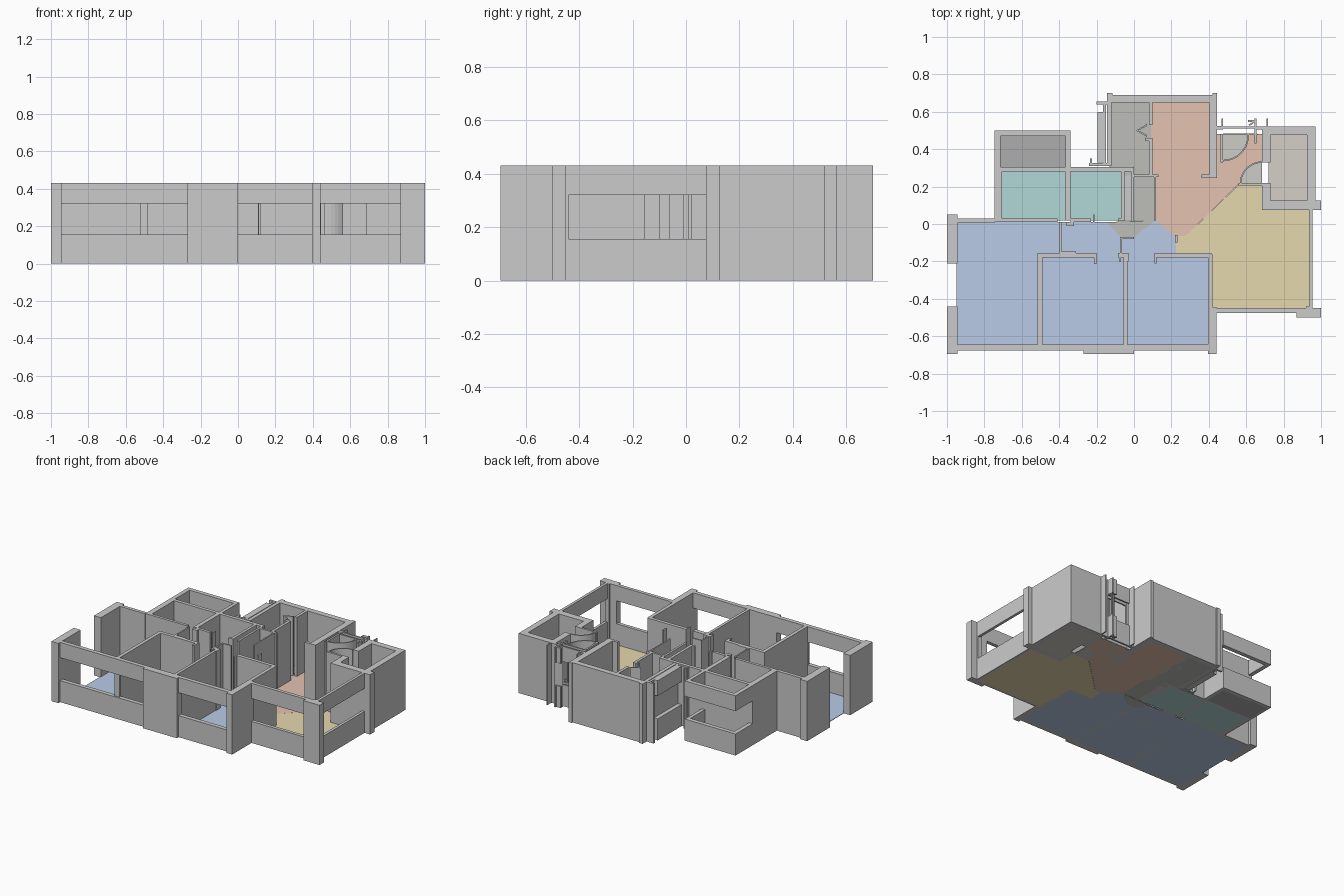
import bpy, bmesh, math

H = 0.43            # wall height
SILL, HEAD = 0.155, 0.32


def finish(bm, name, color=None):
    bmesh.ops.recalc_face_normals(bm, faces=bm.faces)
    me = bpy.data.meshes.new(name)
    bm.to_mesh(me)
    bm.free()
    ob = bpy.data.objects.new(name, me)
    bpy.context.collection.objects.link(ob)
    if color:
        mat = bpy.data.materials.new(name + "_paint")
        mat.diffuse_color = (*color, 1)
        me.materials.append(mat)
    return ob


def prism(bm, pts, z0, z1):
    lo = [bm.verts.new((x, y, z0)) for x, y in pts]
    hi = [bm.verts.new((x, y, z1)) for x, y in pts]
    bm.faces.new(lo[::-1])
    bm.faces.new(hi)
    n = len(pts)
    for i in range(n):
        j = (i + 1) % n
        bm.faces.new((lo[i], lo[j], hi[j], hi[i]))


def rect(x0, x1, y0, y1):
    return [(x0, y0), (x1, y0), (x1, y1), (x0, y1)]


def walls(name, boxes, spans=((0, H),)):
    bm = bmesh.new()
    for b in boxes:
        for z0, z1 in spans:
            prism(bm, rect(*b), z0, z1)
    return finish(bm, name)


def floor(name, polys, color):
    bm = bmesh.new()
    for p in polys:
        prism(bm, p, 0, 0.004)
    return finish(bm, name, color)


WINDOW = ((0, SILL), (HEAD, H))

# outer solid walls and pilasters
walls("outer_wall_left", [(-1, -.945, -.695, -.44), (-1, -.945, -.21, .05),
                          (-.945, -.745, .005, .03)])
walls("front_pilasters", [(-.27, 0, -.695, -.645), (.395, .44, -.695, -.445),
                          (.87, 1, -.5, -.45)])
walls("kitchen_walls", [(-.145, .445, .65, .69), (.4, .445, .26, .69),
                        (.36, .445, .245, .265), (-.145, -.12, .31, .69),
                        (-.145, -.115, .65, .7), (.42, .445, .65, .7)])
walls("stair_block", [(.685, .97, .475, .52), (.925, .97, .08, .52),
                      (.685, 1, .075, .125), (.685, .73, .33, .52),
                      (.685, .73, .08, .22), (.56, .69, .205, .22)])

# walls with a continuous window band
walls("window_walls", [(-.945, -.27, -.675, -.645), (0, .395, -.675, -.645),
                       (.44, .87, -.475, -.45), (.935, .955, -.45, .08),
                       ], WINDOW)
walls("balcony_parapet", [(-.745, -.34, .47, .5), (-.745, -.715, .3, .47),
                          (-.365, -.34, .3, .47)], WINDOW)
walls("window_posts", [(-.52, -.48, -.665, -.65), (.92, .955, -.46, -.44)])

# bathrooms and shaft
walls("bathroom_walls", [(-.745, -.705, .01, .305), (-.745, -.005, .28, .305),
                         (-.37, -.34, .02, .3), (-.07, -.05, .02, .3),
                         (-.015, 0, .01, .305), (-.705, -.41, .01, .03),
                         (-.34, -.23, .01, .03), (-.36, -.32, -.012, .01),
                         (-.22, -.21, .01, .05), (-.085, -.05, .015, .03)])

# bedroom partitions
walls("bedroom_partitions", [(-.515, -.49, -.65, -.155), (-.515, -.2, -.18, -.155),
                             (-.055, -.035, -.65, -.16), (-.085, -.03, -.18, -.155),
                             (-.215, -.2, -.215, -.16), (-.08, -.07, -.2, -.16),
                             (-.04, -.03, -.2, -.16), (.11, .415, -.18, -.155),
                             (.11, .12, -.21, -.155), (.395, .42, -.65, -.16),
                             (-.398, -.388, -.15, .01), (-.398, -.31, -.16, -.148),
                             (-.075, -.065, -.16, -.07), (-.07, 0, -.08, -.07)])

# kitchen and utility partitions
walls("utility_partitions", [(.08, .1, .53, .65), (.08, .1, .25, .46),
                             (0, .13, .25, .265), (.108, .118, .02, .26),
                             (.22, .232, -.1, -.06), (.06, .1, .445, .46)])
walls("utility_bay_posts", [(-.2, -.14, .64, .655), (-.165, -.15, .32, .65),
                            (-.24, -.14, .31, .325), (-.235, -.225, .31, .35)])
walls("utility_bay_bands", [(-.195, -.165, .33, .6)], WINDOW)

# entrance frame
walls("entrance_posts", [(.445, .475, .505, .525), (.462, .475, .33, .48),
                         (.468, .476, .52, .565), (.708, .716, .52, .565),
                         (.655, .69, .505, .52)])
walls("entrance_bars", [(.475, .66, .51, .52), (.475, .66, .475, .485),
                        (.61, .65, .545, .555), (.645, .655, .43, .565)], WINDOW)


# swung doors: a leaf plus its curved sweep
def swing(name, cx, cy, r, a0):
    bm = bmesh.new()
    arc = [math.radians(a0 + 90 * i / 10) for i in range(11)]
    ring = [(cx + r * math.cos(a), cy + r * math.sin(a)) for a in arc]
    inner = [(cx + (r - .008) * math.cos(a), cy + (r - .008) * math.sin(a)) for a in arc]
    prism(bm, ring + inner[::-1], 0, H)
    finish(bm, name)
    floor(name + "_floor", [[(cx, cy)] + ring], (.61, .61, .57))


swing("entrance_door_sweep", .475, .475, .14, 270)
swing("stair_door_sweep", .685, .215, .12, 90)
bm = bmesh.new()
for pts in ([(.01, .5), (.07, .535), (.07, .525), (.025, .5)],
            [(.01, .5), (.025, .5), (.07, .475), (.07, .465)],
            [(.61, .53), (.655, .56), (.655, .55), (.62, .525)]):
    prism(bm, pts, 0, H)
finish(bm, "folding_doors")

# coloured floors
floor("bedroom_floor", [[(-.95, -.65), (.4, -.65), (.4, -.16), (.225, -.16),
                         (.225, -.07), (.115, .02), (0, -.07), (-.07, -.07),
                         (-.145, .01), (-.95, .01)]], (.48, .6, .79))
floor("living_floor", [[(.225, -.07), (.225, -.16), (.41, -.16), (.41, -.455),
                        (.94, -.455), (.94, .08), (.69, .08), (.69, .21),
                        (.56, .21), (.28, -.06)]], (.79, .69, .42))
floor("dining_floor", [[(.09, .65), (.4, .65), (.4, .26), (.445, .26), (.445, .48),
                        (.685, .48), (.685, .335), (.28, -.06), (.225, -.07),
                        (.115, .02), (.115, .25), (.09, .25)]], (.78, .54, .44))
floor("bathroom_floor", [rect(-.705, -.37, .02, .285), rect(-.34, -.065, .02, .285)],
      (.44, .69, .68))
floor("balcony_floor", [rect(-.73, -.355, .3, .48)], (.42, .42, .42))
floor("utility_floor", [rect(-.13, .09, .26, .65), rect(-.01, .115, .02, .26),
                        [(-.145, .01), (-.07, -.07), (0, -.07), (.115, .02)]],
      (.51, .52, .48))
floor("stair_floor", [rect(.72, .93, .12, .48)], (.66, .62, .57))
floor("shaft_floor", [rect(-.055, -.01, .02, .29)], (.75, .75, .73))
